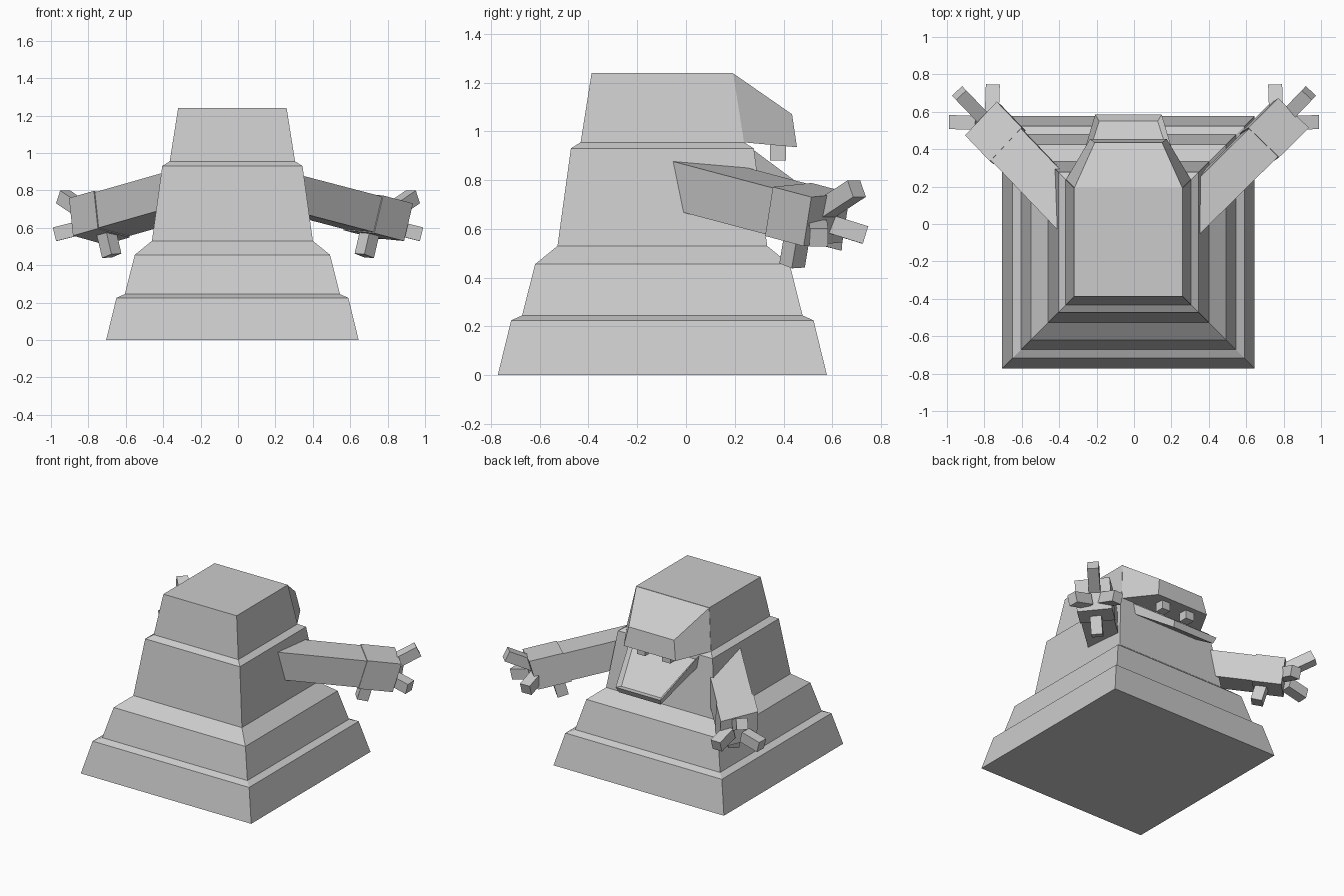
import bpy, bmesh
from mathutils import Vector

cube = bpy.data.objects.get("Cube")
if cube:
    bpy.data.objects.remove(cube, do_unlink=True)

grey = bpy.data.materials.new("stone grey")
grey.use_nodes = True
grey.diffuse_color = (0.6, 0.6, 0.6, 1)
grey.node_tree.nodes["Principled BSDF"].inputs["Base Color"].default_value = grey.diffuse_color

CX, CY = -0.03, -0.097  # centre of the stepped body


def loft(name, rings, tray=0):
    """Join four-cornered rings with flat faces; tray sinks the first side face."""
    bm = bmesh.new()
    loops = [[bm.verts.new(p) for p in ring] for ring in rings]
    sides = []
    for a, b in zip(loops, loops[1:]):
        for i in range(4):
            j = (i + 1) % 4
            sides.append(bm.faces.new((a[i], a[j], b[j], b[i])))
    bm.faces.new(loops[0][::-1])
    bm.faces.new(loops[-1])
    bmesh.ops.recalc_face_normals(bm, faces=bm.faces[:])
    if tray:
        bmesh.ops.inset_region(bm, faces=[sides[0]], thickness=tray, depth=-tray * 0.6)
    mesh = bpy.data.meshes.new(name)
    bm.to_mesh(mesh)
    bm.free()
    mesh.materials.append(grey)
    obj = bpy.data.objects.new(name, mesh)
    bpy.context.collection.objects.link(obj)
    return obj


def strip(top_half, top_y, top_z, low_half, low_y, low_z):
    """Ring across the body: top right, top left, low left, low right."""
    return [(CX + top_half, top_y, top_z), (CX - top_half, top_y, top_z),
            (CX - low_half, low_y, low_z), (CX + low_half, low_y, low_z)]


def block(name, corner, along, across, down):
    """Box from one top corner and three edge vectors."""
    ring = [corner, corner + across, corner + across + down, corner + down]
    return loft(name, [ring, [p + along for p in ring]])


def finger(name, base, tip, width=0.075):
    """Square bar between two points."""
    along = tip - base
    side = along.orthogonal().normalized() if abs(along.z) > 0.08 and along.xy.length < 0.08 \
        else along.cross(Vector((0, 0, 1))).normalized()
    up = side.cross(along).normalized()
    block(name, base - (side + up) * width / 2, along, side * width, up * width)


# Stepped body
steps = [(0, 0.675), (0.225, 0.62), (0.245, 0.575), (0.455, 0.522),
         (0.53, 0.43), (0.93, 0.375), (0.955, 0.335), (1.24, 0.29)]
loft("body", [[(CX + sx * h, CY + sy * h, z)
               for sx, sy in ((-1, -1), (1, -1), (1, 1), (-1, 1))] for z, h in steps])

# Snout and lower jaw
loft("snout", [strip(0.29, 0.19, 1.24, 0.335, 0.235, 0.955),
               strip(0.18, 0.435, 1.07, 0.205, 0.455, 0.935)])
loft("lower_jaw", [strip(0.27, 0.275, 0.925, 0.27, 0.26, 0.86),
                   strip(0.178, 0.585, 0.695, 0.165, 0.565, 0.655)], tray=0.035)

# Upper teeth
for side, label in ((-1, "right"), (1, "left")):
    block("tooth_" + label, Vector((CX + side * 0.1 - 0.033, 0.345, 0.96)),
          Vector((0, 0.065, 0)), Vector((0.066, 0, 0)), Vector((0, 0, -0.08)))

# Arms: wrist corner, forearm direction, width and height edges differ by side
arms = {
    "left": (1, Vector((0.77, 0.36, 0.767)), Vector((0.42, 0.415, -0.11)),
             Vector((-0.155, 0.15, 0.015)), Vector((-0.045, -0.03, -0.19))),
    "right": (-1, Vector((-0.765, 0.34, 0.79)), Vector((-0.35, 0.365, -0.1)),
              Vector((0.16, 0.17, -0.045)), Vector((0.02, -0.015, -0.19))),
}
digits = {
    "upper_finger": ((0.81, 0.57, 0.68), (0.935, 0.70, 0.765)),
    "outer_finger": ((0.84, 0.54, 0.60), (0.98, 0.545, 0.565)),
    "inner_finger": ((0.76, 0.59, 0.62), (0.755, 0.735, 0.575)),
    "thumb": ((0.71, 0.46, 0.60), (0.675, 0.435, 0.45)),
}
for label, (side, wrist, along, across, down) in arms.items():
    block("arm_" + label, wrist - along * 1.2, along * 1.2, across, down)
    grow = (across + down) * 0.03
    block("hand_" + label, wrist - grow, along * 0.38, across * 1.06, down * 1.06)
    for name, (base, tip) in digits.items():
        finger(name + "_" + label, Vector((base[0] * side, base[1], base[2])),
               Vector((tip[0] * side, tip[1], tip[2])))
